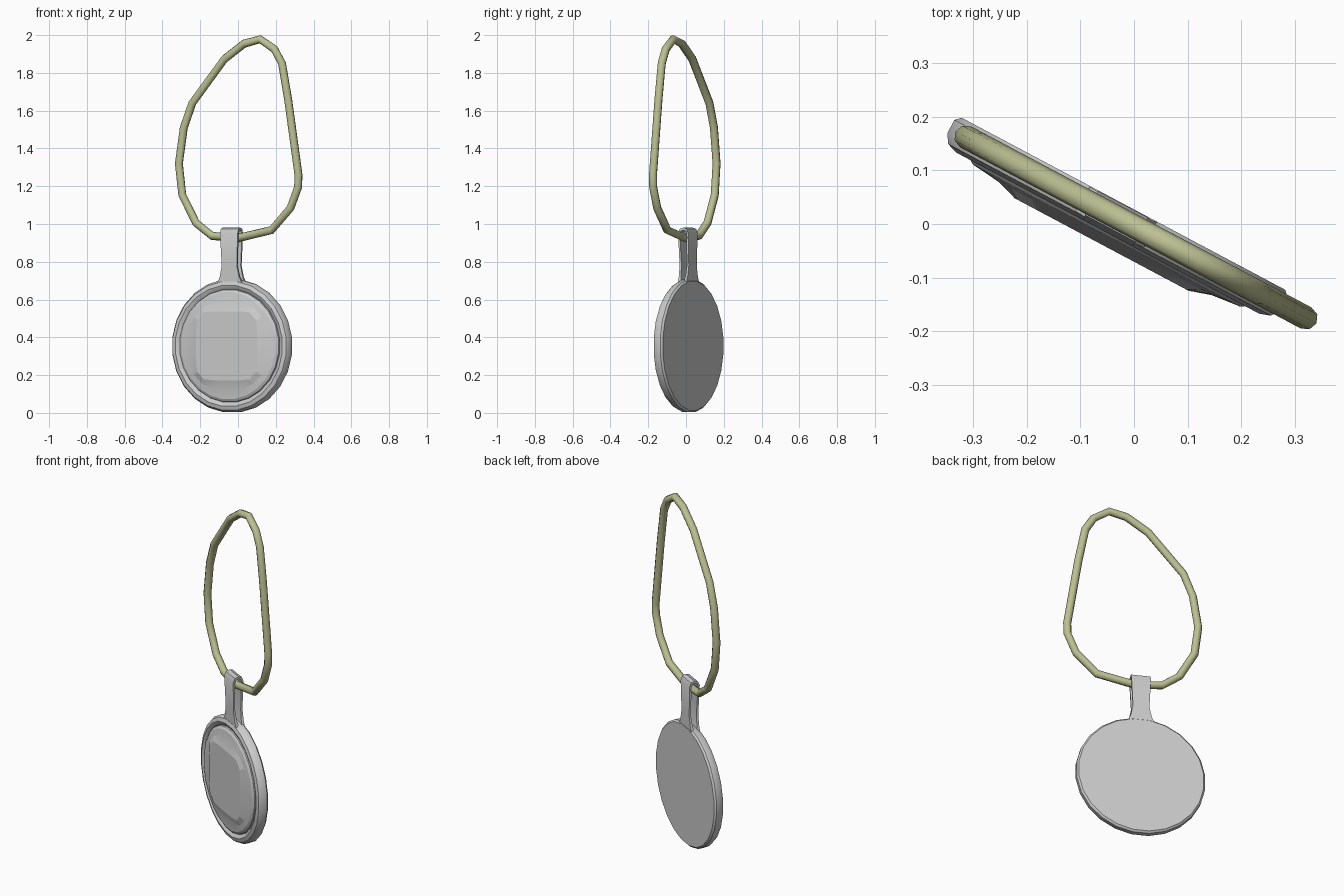
import bpy, bmesh, math

if "Cube" in bpy.data.objects:
    bpy.data.objects.remove(bpy.data.objects["Cube"])

TURN = math.radians(-28)      # whole pendant is turned about z
CX, CZ = -0.035, 0.355        # centre of the disc in the pendant's own plane


def finish(obj, angle=30):
    obj.rotation_euler.z = TURN
    bpy.ops.object.select_all(action='DESELECT')
    obj.select_set(True)
    bpy.context.view_layer.objects.active = obj
    bpy.ops.object.shade_smooth_by_angle(angle=math.radians(angle))


def mesh_object(name, bm, angle=30):
    bmesh.ops.recalc_face_normals(bm, faces=bm.faces)
    me = bpy.data.meshes.new(name)
    bm.to_mesh(me)
    bm.free()
    obj = bpy.data.objects.new(name, me)
    bpy.context.collection.objects.link(obj)
    finish(obj, angle)
    return obj


def loft(name, rings, n, angle):
    """Stack of superellipse rings (radius, forward offset, power), capped at both ends."""
    bm = bmesh.new()
    loops = []
    for r, v, p in rings:
        loop = []
        for i in range(n):
            a = 2 * math.pi * (i + 0.5) / n
            c, s = math.cos(a), math.sin(a)
            k = r / (abs(c) ** p + abs(s) ** p) ** (1 / p)
            loop.append(bm.verts.new((CX + k * c, -v, CZ + k * s)))
        loops.append(loop)
    for a, b in zip(loops, loops[1:]):
        for i in range(n):
            j = (i + 1) % n
            bm.faces.new((a[i], a[j], b[j], b[i]))
    bm.faces.new(loops[0])
    bm.faces.new(loops[-1])
    return mesh_object(name, bm, angle)


# Round setting: flat back, rounded rim, shallow groove
loft("disc_setting", [(0.344, -0.024, 2), (0.354, -0.014, 2), (0.354, 0.014, 2),
                      (0.343, 0.031, 2), (0.322, 0.038, 2), (0.305, 0.031, 2),
                      (0.298, 0.022, 2)], 24, 35)

# Cut stone with a rounded square table
loft("stone", [(0.302, 0.020, 2), (0.298, 0.034, 2), (0.284, 0.043, 2),
               (0.225, 0.049, 3.2), (0.183, 0.062, 6)], 24, 12)

# Bail: folded strap, (forward, height, half width) outside and (forward, height) inside
outer = [(-0.022, 0.69, 0.072), (-0.022, 0.72, 0.058), (-0.022, 0.78, 0.045),
         (-0.023, 0.95, 0.053), (-0.014, 0.974, 0.053), (0.006, 0.981, 0.052),
         (0.028, 0.974, 0.053), (0.038, 0.95, 0.053), (0.033, 0.78, 0.045),
         (0.031, 0.72, 0.058), (0.030, 0.69, 0.072)]
inner = [(-0.004, 0.69), (-0.008, 0.72), (-0.011, 0.78), (-0.012, 0.945),
         (-0.008, 0.962), (0.006, 0.967), (0.022, 0.962), (0.027, 0.945),
         (0.022, 0.78), (0.018, 0.72), (0.012, 0.69)]
bm = bmesh.new()
rows = []
for (v, z, w), (iv, iz) in zip(outer, inner):
    rows.append([bm.verts.new(co) for co in ((CX - w, -v, z), (CX + w, -v, z),
                                             (CX + w, -iv, iz), (CX - w, -iv, iz))])
for a, b in zip(rows, rows[1:]):
    for i in range(4):
        j = (i + 1) % 4
        bm.faces.new((a[i], a[j], b[j], b[i]))
bm.faces.new(rows[0])
bm.faces.new(rows[-1])
mesh_object("bail", bm)

# Cord: closed faceted loop through the bail (x as seen from the front, z)
path = [(0.12, 1.978), (0.195, 1.925), (0.235, 1.85), (0.268, 1.655), (0.322, 1.26),
        (0.32, 1.195), (0.28, 1.085), (0.18, 0.968), (0.0, 0.925), (-0.135, 0.937),
        (-0.22, 1.005), (-0.293, 1.153), (-0.311, 1.32), (-0.285, 1.51),
        (-0.24, 1.64), (-0.07, 1.873), (0.035, 1.955)]
cu = bpy.data.curves.new("cord", 'CURVE')
cu.dimensions = '3D'
cu.bevel_depth = 0.022
cu.bevel_resolution = 2
sp = cu.splines.new('POLY')
sp.points.add(len(path) - 1)
for pt, (x, z) in zip(sp.points, path):
    pt.co = (x / math.cos(TURN), -0.004, z, 1)
sp.use_cyclic_u = True
cord = bpy.data.objects.new("cord", cu)
bpy.context.collection.objects.link(cord)
bpy.ops.object.select_all(action='DESELECT')
cord.select_set(True)
bpy.context.view_layer.objects.active = cord
bpy.ops.object.convert(target='MESH')
cord = bpy.context.view_layer.objects.active
finish(cord, 50)
mat = bpy.data.materials.new("olive_cord")
mat.diffuse_color = (0.50, 0.53, 0.29, 1)
mat.use_nodes = True
mat.node_tree.nodes["Principled BSDF"].inputs["Base Color"].default_value = mat.diffuse_color
cord.data.materials.clear()
cord.data.materials.append(mat)
